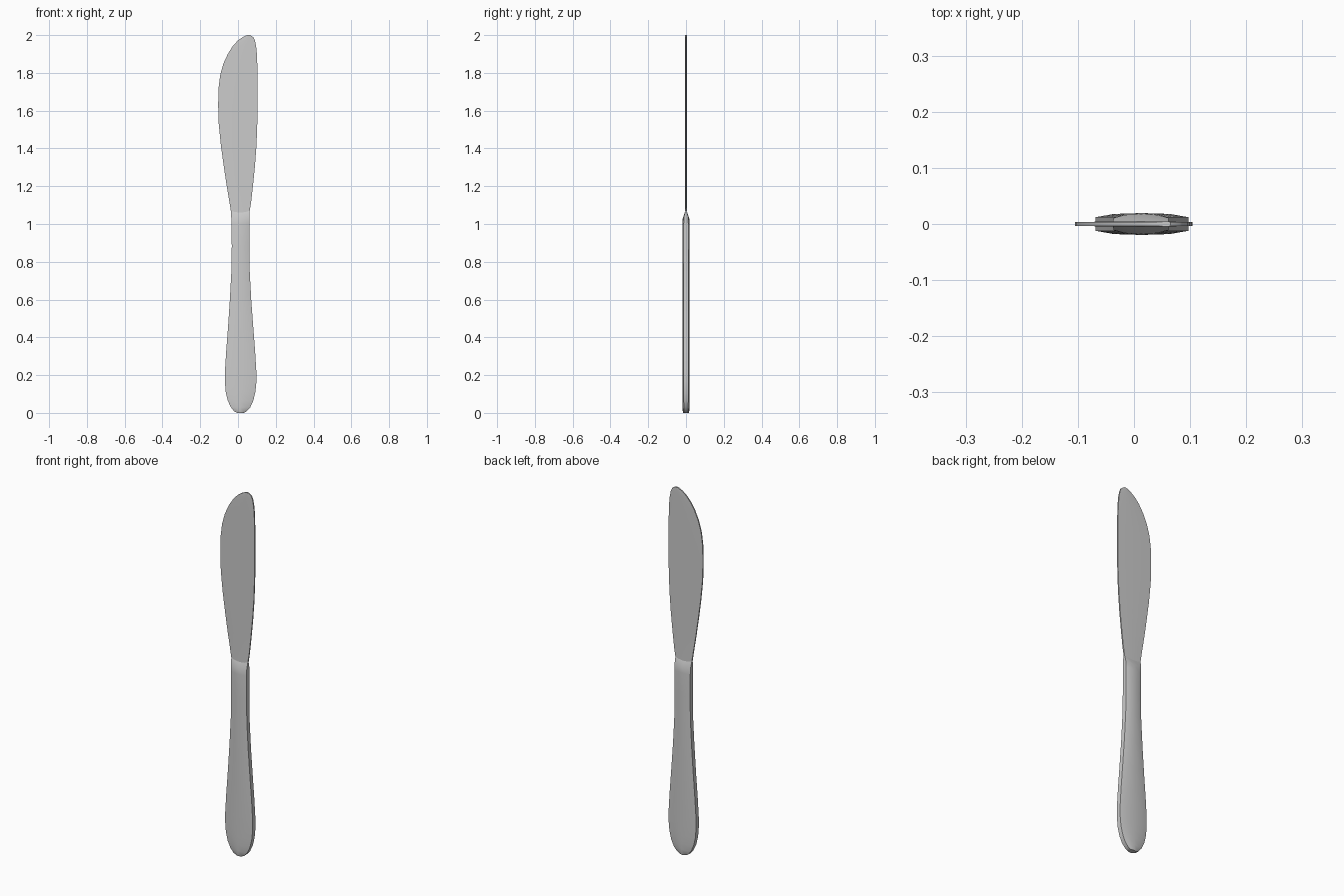
import bpy
import bmesh

if "Cube" in bpy.data.objects:
    bpy.data.objects.remove(bpy.data.objects["Cube"])


def loft(name, rings, side, cap_first, dip=None):
    """Skin crowned sections given as (z, left x, right x, half thickness)."""
    dip = dip or {}
    bm = bmesh.new()
    upper = [(-1, side), (-0.6, 0.92), (0, 1), (0.6, 0.92), (1, side)]
    section = upper + [(u, -v) for u, v in reversed(upper)]
    loops = []
    for i, (z, left, right, t) in enumerate(rings):
        mid, half = (left + right) / 2, (right - left) / 2
        d = dip.get(z, 0)
        loops.append([bm.verts.new((mid + u * half, v * t, z - d * (1 - u * u)))
                      for u, v in section])
    n = len(section)
    for a, b in zip(loops, loops[1:]):
        for j in range(n):
            k = (j + 1) % n
            bm.faces.new((a[j], a[k], b[k], b[j]))
    bm.faces.new(loops[0] if cap_first else loops[-1])
    bmesh.ops.recalc_face_normals(bm, faces=bm.faces)
    if sum(f.normal.y * f.calc_center_median().y for f in bm.faces) < 0:
        bmesh.ops.reverse_faces(bm, faces=bm.faces)
    mesh = bpy.data.meshes.new(name)
    bm.to_mesh(mesh)
    bm.free()
    obj = bpy.data.objects.new(name, mesh)
    bpy.context.collection.objects.link(obj)
    bpy.ops.object.select_all(action='DESELECT')
    obj.select_set(True)
    bpy.context.view_layer.objects.active = obj
    bpy.ops.object.shade_smooth_by_angle(angle=0.6)
    return obj


# Flared handle with a tapered shoulder where it meets the blade
T = 0.0195
handle = [
    (0.0, -0.004, 0.030, 0.015), (0.008, -0.020, 0.045, 0.017),
    (0.03, -0.038, 0.065, 0.0185), (0.065, -0.054, 0.081, T),
    (0.11, -0.065, 0.092, T), (0.16, -0.069, 0.097, T),
    (0.22, -0.069, 0.097, T), (0.32, -0.063, 0.091, T),
    (0.45, -0.053, 0.081, T), (0.60, -0.043, 0.070, T),
    (0.75, -0.035, 0.062, T), (0.88, -0.033, 0.060, T),
    (1.0, -0.034, 0.060, T), (1.04, -0.036, 0.061, 0.0175),
    (1.07, -0.038, 0.062, 0.005),
]
loft("handle", handle, 0.62, True, {1.04: 0.012, 1.07: 0.01})

# Thin flat blade with a straight back and a swept tip
B = 0.0045
blade = [
    (1.07, -0.038, 0.062, 0.005), (1.12, -0.046, 0.070, B),
    (1.21, -0.061, 0.080, B), (1.31, -0.076, 0.090, B),
    (1.42, -0.091, 0.098, B), (1.53, -0.102, 0.102, B),
    (1.63, -0.105, 0.104, B), (1.72, -0.103, 0.104, B),
    (1.79, -0.094, 0.103, B), (1.85, -0.077, 0.102, B),
    (1.90, -0.054, 0.100, B), (1.94, -0.029, 0.096, B),
    (1.97, -0.002, 0.090, B), (1.988, 0.023, 0.082, B),
    (2.0, 0.048, 0.065, B),
]
loft("blade", blade, 0.75, False, {1.07: 0.01})
